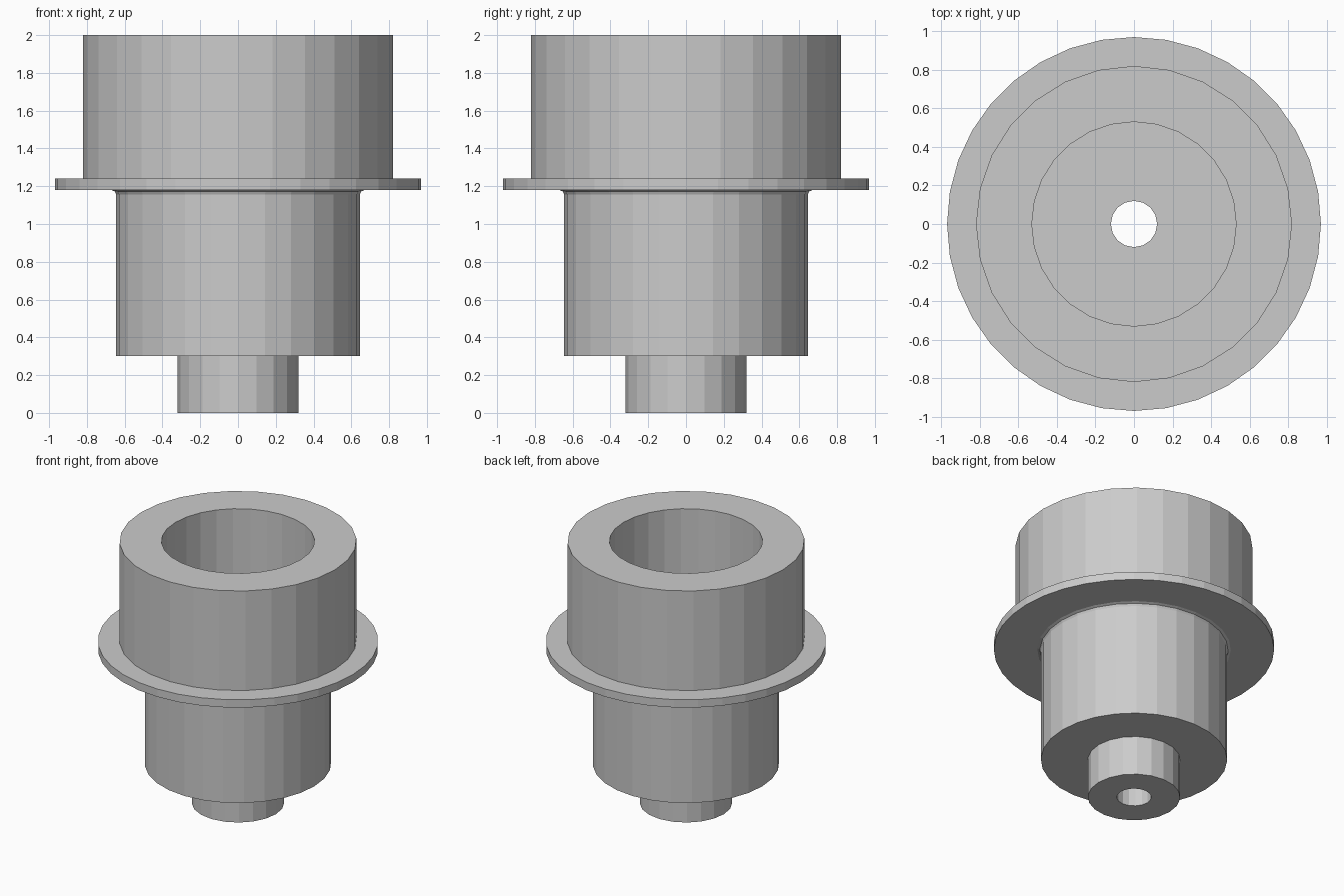
import bpy, bmesh
from math import cos, sin, tau

if "Cube" in bpy.data.objects:
    bpy.data.objects.remove(bpy.data.objects["Cube"], do_unlink=True)

grey = bpy.data.materials.new("plain grey")
grey.use_nodes = True
colour = (0.6, 0.6, 0.6, 1)
grey.diffuse_color = colour
grey.node_tree.nodes["Principled BSDF"].inputs["Base Color"].default_value = colour


def ring(bm, radius, z, sides):
    return [bm.verts.new((radius * cos(tau * i / sides), radius * sin(tau * i / sides), z))
            for i in range(sides)]


def stitch(bm, a, b):
    """Join two rings with quads, or with triangles where their side counts differ."""
    na, nb = len(a), len(b)
    if na == nb:
        for i in range(na):
            j = (i + 1) % na
            bm.faces.new((a[i], a[j], b[j], b[i]))
        return
    i = j = 0
    while i < na or j < nb:
        if j == nb or (i < na and (i + 1) * nb <= (j + 1) * na):
            bm.faces.new((a[i % na], a[(i + 1) % na], b[j % nb]))
            i += 1
        else:
            bm.faces.new((a[i % na], b[(j + 1) % nb], b[j % nb]))
            j += 1


def turned_part(name, profile):
    """Closed profile of (radius, height, sides) turned about the z axis."""
    bm = bmesh.new()
    rings = [ring(bm, *p) for p in profile]
    for a, b in zip(rings, rings[1:] + rings[:1]):
        stitch(bm, a, b)
    bmesh.ops.recalc_face_normals(bm, faces=bm.faces)
    mesh = bpy.data.meshes.new(name)
    bm.to_mesh(mesh)
    bm.free()
    mesh.materials.append(grey)
    obj = bpy.data.objects.new(name, mesh)
    bpy.context.collection.objects.link(obj)


BODY, FLANGE, STEM, HOLE = 28, 36, 20, 16
floor_z = 0.5

turned_part("flanged_bushing", [
    # stem
    (0.12, 0, HOLE), (0.32, 0, STEM), (0.32, 0.3, STEM),
    # body and the small fillet under the flange
    (0.645, 0.3, BODY), (0.645, 1.155, BODY), (0.652, 1.172, BODY), (0.67, 1.18, BODY),
    # flange
    (0.97, 1.18, FLANGE), (0.97, 1.24, FLANGE),
    # collar
    (0.82, 1.24, BODY), (0.82, 2, BODY),
    # bore, its floor and the through hole
    (0.53, 2, BODY), (0.53, floor_z, BODY), (0.12, floor_z, HOLE),
])
